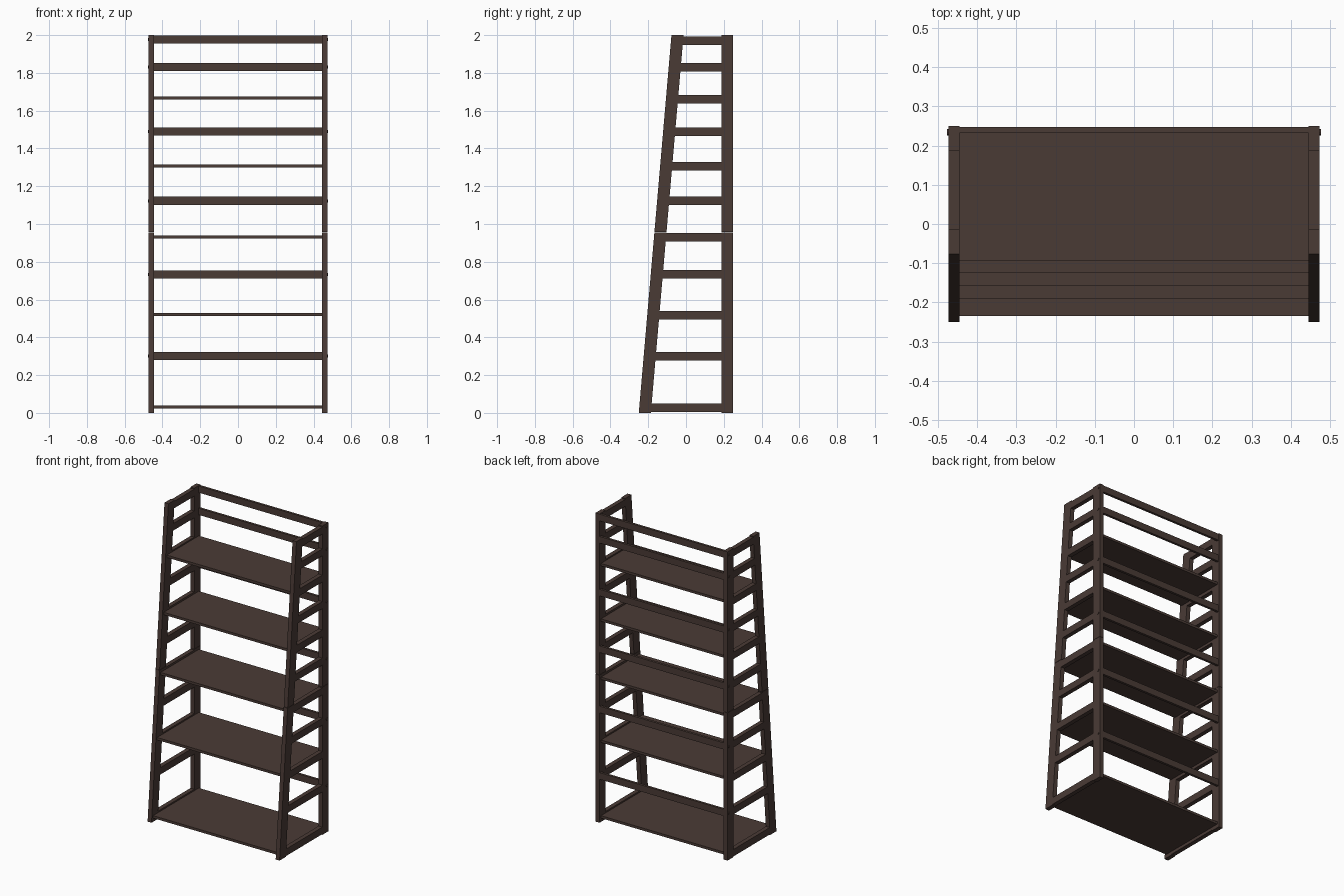
import bpy, bmesh, math
from mathutils import Matrix

cube = bpy.data.objects.get("Cube")
if cube:
    bpy.data.objects.remove(cube, do_unlink=True)

# Dark walnut finish shared by every part
wood = bpy.data.materials.new("dark_walnut")
wood.use_nodes = True
colour = (0.068, 0.043, 0.036, 1)
wood.diffuse_color = colour
wood.node_tree.nodes["Principled BSDF"].inputs["Base Color"].default_value = colour

HEIGHT, INNER, OUTER = 2.0, 0.445, 0.473
BACK, BACK_INNER, JOINT = 0.25, 0.188, 0.957
RUNG_H, SHELF_T, RAIL_H = 0.045, 0.016, 0.043
RAIL_FRONT = 0.232


def leg_front(z):
    return -0.25 + 0.173 * z / HEIGHT


def leg_rear(z):
    return leg_front(z) + 0.064


def finish(name, bm):
    bmesh.ops.recalc_face_normals(bm, faces=bm.faces)
    mesh = bpy.data.meshes.new(name)
    bm.to_mesh(mesh)
    bm.free()
    mesh.materials.append(wood)
    obj = bpy.data.objects.new(name, mesh)
    bpy.context.collection.objects.link(obj)
    return obj


def prism(name, x0, x1, profile):
    """Extrude a (y, z) profile from x0 to x1."""
    bm = bmesh.new()
    face = bm.faces.new([bm.verts.new((x0, y, z)) for y, z in profile])
    out = bmesh.ops.extrude_face_region(bm, geom=[face])
    moved = [v for v in out["geom"] if isinstance(v, bmesh.types.BMVert)]
    bmesh.ops.translate(bm, verts=moved, vec=(x1 - x0, 0, 0))
    return finish(name, bm)


def box(name, x0, x1, y0, y1, z0, z1):
    return prism(name, x0, x1, [(y0, z0), (y1, z0), (y1, z1), (y0, z1)])


def screw(name, side, z):
    bm = bmesh.new()
    place = Matrix.Translation((side * OUTER, 0.234, z)) @ Matrix.Rotation(math.pi / 2, 4, "Y")
    bmesh.ops.create_cone(bm, cap_ends=True, segments=12, radius1=0.008,
                          radius2=0.008, depth=0.007, matrix=place)
    finish(name, bm)


shelf_heights = [0.032, 0.522, 0.93, 1.307, 1.666]
rail_heights = [0.302, 0.733, 1.123, 1.49, 1.832, 1.976]
rung_heights = [0.027, 0.3, 0.517, 0.733, 0.929, 1.122, 1.305, 1.488, 1.66, 1.83, 1.971]

# Side ladders: two-piece legs, rungs and screw heads
for label, side in (("left", 1), ("right", -1)):
    x0, x1 = side * INNER, side * OUTER
    for part, z0, z1 in (("lower", 0, JOINT - 0.001), ("upper", JOINT + 0.001, HEIGHT)):
        box(f"{label}_back_leg_{part}", x0, x1, BACK_INNER, BACK, z0, z1)
        prism(f"{label}_front_leg_{part}", x0, x1,
              [(leg_front(z0), z0), (leg_rear(z0), z0), (leg_rear(z1), z1), (leg_front(z1), z1)])
    for i, z in enumerate(rung_heights):
        lo, hi = z - RUNG_H / 2, z + RUNG_H / 2
        prism(f"{label}_rung_{i + 1}", x0, x1,
              [(leg_rear(lo), lo), (BACK_INNER, lo), (BACK_INNER, hi), (leg_rear(hi), hi)])
    for i, z in enumerate(rail_heights):
        screw(f"{label}_screw_{i + 1}", side, z)

# Shelves, each shallower than the one below
for i, z in enumerate(shelf_heights):
    box(f"shelf_{i + 1}", -INNER, INNER, leg_front(z) + 0.013, 0.235,
        z - SHELF_T / 2, z + SHELF_T / 2)

# Back rails
for i, z in enumerate(rail_heights):
    box(f"back_rail_{i + 1}", -INNER, INNER, RAIL_FRONT, BACK - 0.002,
        z - RAIL_H / 2, z + RAIL_H / 2)
